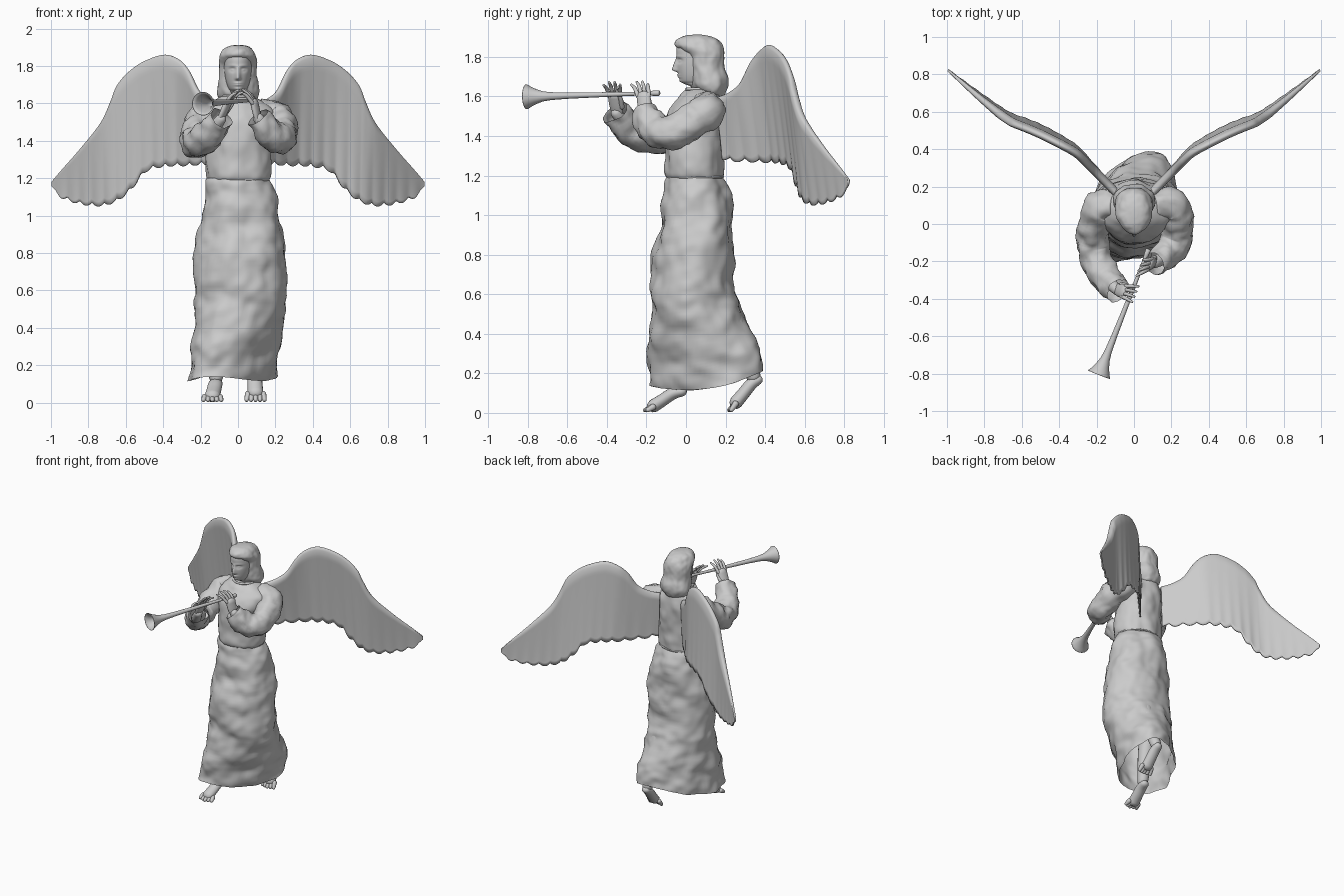
import bpy, bmesh
from math import sin, cos, pi, exp, sqrt
from mathutils import Vector, noise

if "Cube" in bpy.data.objects:
    bpy.data.objects.remove(bpy.data.objects["Cube"])


def smooth(keys, n):
    """Catmull-Rom interpolation of key tuples, n samples per segment."""
    out = []
    for i in range(len(keys) - 1):
        p0, p1 = keys[max(i - 1, 0)], keys[i]
        p2, p3 = keys[i + 1], keys[min(i + 2, len(keys) - 1)]
        for k in range(n):
            t = k / n
            out.append(tuple(.5 * (2 * b + (c - a) * t + (2 * a - 5 * b + 4 * c - d) * t * t
                                   + (3 * b - a - 3 * c + d) * t ** 3)
                             for a, b, c, d in zip(p0, p1, p2, p3)))
    out.append(tuple(keys[-1]))
    return out


def loft(name, rings, wrinkle=0, scale=(9, 9, 6), caps=(True, True)):
    """Skin a list of point rings, optionally with soft cloth wrinkles."""
    bm = bmesh.new()
    rows = []
    for ring in rings:
        mid = sum(ring, Vector()) / len(ring)
        row = []
        for p in ring:
            if wrinkle:
                q = Vector(a * b for a, b in zip(p, scale))
                p = p + (p - mid).normalized() * wrinkle * (noise.noise(q) + .4 * noise.noise(q * 2.3))
            row.append(bm.verts.new(p))
        rows.append(row)
    n = len(rows[0])
    for a, b in zip(rows, rows[1:]):
        for i in range(n):
            j = (i + 1) % n
            bm.faces.new((a[i], a[j], b[j], b[i]))
    if caps[0]:
        bm.faces.new(rows[0][::-1])
    if caps[1]:
        bm.faces.new(rows[-1])
    bmesh.ops.recalc_face_normals(bm, faces=bm.faces)
    me = bpy.data.meshes.new(name)
    bm.to_mesh(me)
    bm.free()
    me.shade_smooth()
    ob = bpy.data.objects.new(name, me)
    bpy.context.collection.objects.link(ob)
    return ob


def circle(c, u, v, n):
    return [c + u * cos(2 * pi * i / n) + v * sin(2 * pi * i / n) for i in range(n)]


def body(keys, n=64, steps=8):
    """Rings from sections (z, centre x, half width, front y, back y, hem lift and skew)."""
    rings = []
    for z, cx, rx, yf, yb, lift in smooth(keys, steps):
        ry = (yb - yf) / 2
        ring = circle(Vector((cx, (yf + yb) / 2, z)), Vector((rx, 0, 0)), Vector((.55 * lift * ry, ry, 0)), n)
        for p in ring:
            p.z += lift * p.y * p.y
        rings.append(ring)
    return rings


def tube(name, keys, n=16, steps=5, side=(1, 0, 0), flat=1, round_end=True, **kw):
    """Sweep along (x, y, z, radius) keys; flat squashes the section across side."""
    pts = smooth(keys, steps)
    rings, s = [], Vector(side)
    for i, p in enumerate(pts):
        t = (Vector(pts[min(i + 1, len(pts) - 1)][:3]) - Vector(pts[max(i - 1, 0)][:3])).normalized()
        s = (s - t * s.dot(t)).normalized()
        c, r = Vector(p[:3]), p[3]
        u, v = s * r, t.cross(s) * r * flat
        if i == 0 and round_end:
            rings += [circle(c - t * r * .7 * k, u * w, v * w, n) for k, w in ((1, .3), (.7, .75))]
        rings.append(circle(c, u, v, n))
        if i == len(pts) - 1 and round_end:
            rings += [circle(c + t * r * .7 * k, u * w, v * w, n) for k, w in ((.7, .75), (1, .3))]
    return loft(name, rings, **kw)


# Robe: skirt with trailing hem, bloused top, belt and collar
loft("skirt", body([(.115, -.03, .208, -.19, .385, .65), (.21, -.02, .212, -.19, .377, .6),
                    (.33, -.005, .228, -.185, .345, .4), (.5, .005, .243, -.18, .288, .1),
                    (.62, .01, .248, -.178, .243, 0), (.8, .01, .242, -.165, .245, 0),
                    (.95, .015, .22, -.13, .24, 0), (1.1, .008, .188, -.11, .22, 0),
                    (1.17, 0, .175, -.1, .197, 0), (1.2, 0, .163, -.088, .183, 0)], 80),
     .024, (7, 7, 8), (False, True))
loft("bodice", body([(1.185, 0, .162, -.088, .183, 0), (1.21, 0, .17, -.1, .187, 0),
                     (1.28, 0, .172, -.105, .19, 0), (1.4, 0, .167, -.105, .195, 0),
                     (1.5, .005, .19, -.1, .2, 0), (1.56, .005, .18, -.07, .195, 0),
                     (1.61, 0, .13, -.03, .185, 0), (1.637, 0, .085, 0, .17, 0),
                     (1.643, 0, .06, .02, .155, 0)]), .014, (10, 10, 7))
for name, z, rx, yf, yb, r in (("belt", 1.192, .163, -.09, .186, .006), ("collar", 1.637, .078, .003, .165, .008)):
    rings = []
    for i in range(48):
        a = 2 * pi * i / 48
        out = Vector((cos(a), sin(a), 0))
        c = Vector((rx * cos(a), (yf + yb) / 2 + (yb - yf) / 2 * sin(a), z))
        rings.append(circle(c, out * r, Vector((0, 0, r)), 8))
    loft(name, rings + rings[:1], caps=(False, False))


# Head with sculpted face
def bump(v, c, s):
    return exp(-((v - c) / s) ** 2)


def clamp(v):
    return max(0, min(1, v))


head = body([(1.56, 0, .06, .03, .15, 0), (1.64, 0, .05, .03, .14, 0), (1.664, 0, .043, -.008, .14, 0),
             (1.68, 0, .052, -.028, .15, 0), (1.71, 0, .063, -.038, .16, 0), (1.75, 0, .071, -.045, .17, 0),
             (1.79, 0, .075, -.046, .175, 0), (1.84, 0, .073, -.048, .17, 0), (1.88, 0, .06, -.03, .15, 0),
             (1.905, 0, .02, .02, .1, 0)], 96, 9)
for ring in head:
    for p in ring:
        if p.y < .03:
            x, z = abs(p.x), p.z
            p.y -= (.028 * bump(x, 0, .013) * clamp((1.805 - z) / .07) * clamp((z - 1.72) / .013)
                    + .007 * bump(x, 0, .02) * (bump(z, 1.709, .005) + bump(z, 1.698, .005))
                    + .007 * bump(x, 0, .022) * bump(z, 1.675, .01)
                    + .004 * bump(x, .03, .025) * bump(z, 1.8, .008)
                    - .012 * bump(x, .03, .017) * bump(z, 1.781, .012)
                    + .008 * bump(x, .03, .01) * bump(z, 1.779, .006))
loft("head", head)

# Wavy bobbed hair, open around the face
loft("hair", body([(1.6, 0, .06, .11, .185, 0), (1.615, 0, .09, .07, .2, 0), (1.65, 0, .112, .035, .213, 0),
                   (1.69, 0, .112, .025, .212, 0), (1.74, 0, .102, .015, .198, 0), (1.8, 0, .1, .005, .195, 0),
                   (1.835, 0, .1, -.03, .192, 0), (1.86, 0, .094, -.054, .182, 0), (1.888, 0, .078, -.044, .16, 0),
                   (1.906, 0, .05, -.01, .12, 0), (1.912, 0, .015, .035, .075, 0)], 64, 6),
     .008, (22, 22, 12))

# Wide sleeves with forearms inside
sleeves = {
    "right": [(-.1, .1, 1.56, .07), (-.175, .09, 1.52, .088), (-.215, -.03, 1.44, .086),
              (-.22, -.14, 1.39, .084), (-.16, -.275, 1.43, .08), (-.088, -.355, 1.52, .066)],
    "left": [(.1, .1, 1.56, .072), (.2, .1, 1.515, .092), (.235, 0, 1.45, .084),
             (.225, -.09, 1.415, .083), (.17, -.17, 1.445, .078), (.105, -.21, 1.525, .062)]}
for s, keys in sleeves.items():
    tube(s + "_sleeve", keys, 32, 8, (0, 0, 1), round_end=False, wrinkle=.018, scale=(14, 14, 14), caps=(True, False))
    tube(s + "_forearm", [k[:3] + (r,) for k, r in zip(keys[3:], (.04, .038, .028))])

# Long flared trumpet with a hollow bell
mouth, bell = Vector((.078, -.134, 1.617)), Vector((-.187, -.806, 1.598))
axis = (bell - mouth).normalized()
u = axis.cross(Vector((0, 0, 1))).normalized()
v = u.cross(axis)
loft("trumpet", [circle(mouth.lerp(bell, t), u * r, v * r, 32) for t, r in (
    (0, .011), (.005, .014), (.05, .013), (.07, .009), (.1, .009), (.3, .011), (.5, .013), (.7, .016), (.82, .02),
    (.88, .026), (.93, .038), (.97, .051), (.995, .062), (1, .063), (1, .06), (.97, .047), (.93, .033),
    (.86, .018), (.75, .01))])


# Hands with fingers curling up over the trumpet
def hand(name, wrist, knuckle, tip):
    w, k, t = Vector(wrist), Vector(knuckle), Vector(tip)
    tube(name + "_palm", [(*w, .027), (*w.lerp(k, .5), .036), (*k, .037)], side=axis, flat=.5)
    for i in range(4):
        o = i - 1.5
        a, b = k + axis * o * .019, t + axis * o * .03 + Vector((0, 0, .012 - .007 * o * o))
        m = a.lerp(b, .5) + Vector((0, 0, .012))
        tube(f"{name}_finger_{i + 1}", [(*a, .011), (*m, .0095), (*b, .006)], 10, 4, axis)
    a = w.lerp(k, .45) - axis * .03
    tube(name + "_thumb", [(*a, .014), (*(a.lerp(t, .35) - axis * .012), .011), (*(a.lerp(t, .7) - axis * .01), .007)],
         10, 4, axis)


hand("right_hand", (-.1, -.345, 1.5), (-.055, -.36, 1.6), (.008, -.375, 1.662))
hand("left_hand", (.11, -.205, 1.5), (.088, -.215, 1.6), (.03, -.235, 1.664))


# Bare feet and lower legs
def leg(name, knee, heel, toe):
    k, h, t = Vector(knee), Vector(heel), Vector(toe)
    ankle = h.lerp(t, .2) + Vector((0, 0, .035))
    tube(name + "_leg", [(*k, .058), (*k.lerp(ankle, .5), .052), (*ankle, .036)])
    tube(name + "_foot", [(*h, .03), (*(h.lerp(t, .33) + Vector((0, 0, .014))), .038),
                          (*(h.lerp(t, .7) + Vector((0, 0, .006))), .04), (*t, .042)], flat=.8)
    d = Vector((0, (t - h).normalized().y, -.25))
    for i in range(5):
        o = (i - 2) * .02
        a = t + Vector((o, 0, -.004))
        b = a + d * (.05 - abs(o) * .4) + Vector((o * .2, 0, 0))
        b.z = .013
        tube(f"{name}_toe_{i + 1}", [(*a, .017), (*a.lerp(b, .6), .014), (*b, .011)], 10, 3)


leg("right", (-.1, .03, .5), (-.113, -.018, .108), (-.137, -.165, .035))
leg("left", (.08, .2, .55), (.086, .366, .168), (.094, .252, .052))

# Swept wings: (x, y, top z, bottom z) along the span, scalloped feather tips
span = [(.1, .17, 1.6, 1.3), (.15, .22, 1.62, 1.29), (.21, .28, 1.67, 1.29), (.26, .33, 1.77, 1.285),
        (.31, .375, 1.83, 1.285), (.39, .42, 1.86, 1.28), (.49, .47, 1.83, 1.255), (.57, .505, 1.78, 1.16),
        (.64, .533, 1.705, 1.1), (.675, .553, 1.62, 1.085), (.73, .593, 1.5, 1.07), (.84, .685, 1.36, 1.08),
        (.945, .778, 1.24, 1.115), (.995, .823, 1.18, 1.16)]
for name, s in (("left_wing", 1), ("right_wing", -1)):
    rings = []
    for x, y, zt, zb in smooth(span, 12):
        zb -= .022 * abs(sin(pi * x / .065)) * clamp((1 - x) / .05)
        fade = clamp((1.02 - x) / .3)
        front, back = [], []
        for k in range(25):
            f = (k / 24) ** 1.4
            h = (.005 + .022 * fade * sqrt(clamp(f / .1)) * (1 - f) ** 1.3)
            if k == 0:
                h = .003
            yy = y + .055 * f * sin(pi * x) + .0015 * f * f * cos(2 * pi * x / .065)
            z = zt + (zb - zt) * f
            front.append(Vector((s * (x + .5 * h), yy - .85 * h, z)))
            back.append(Vector((s * (x - .5 * h), yy + .85 * h, z)))
        rings.append(front + back[::-1])
    loft(name, rings)
